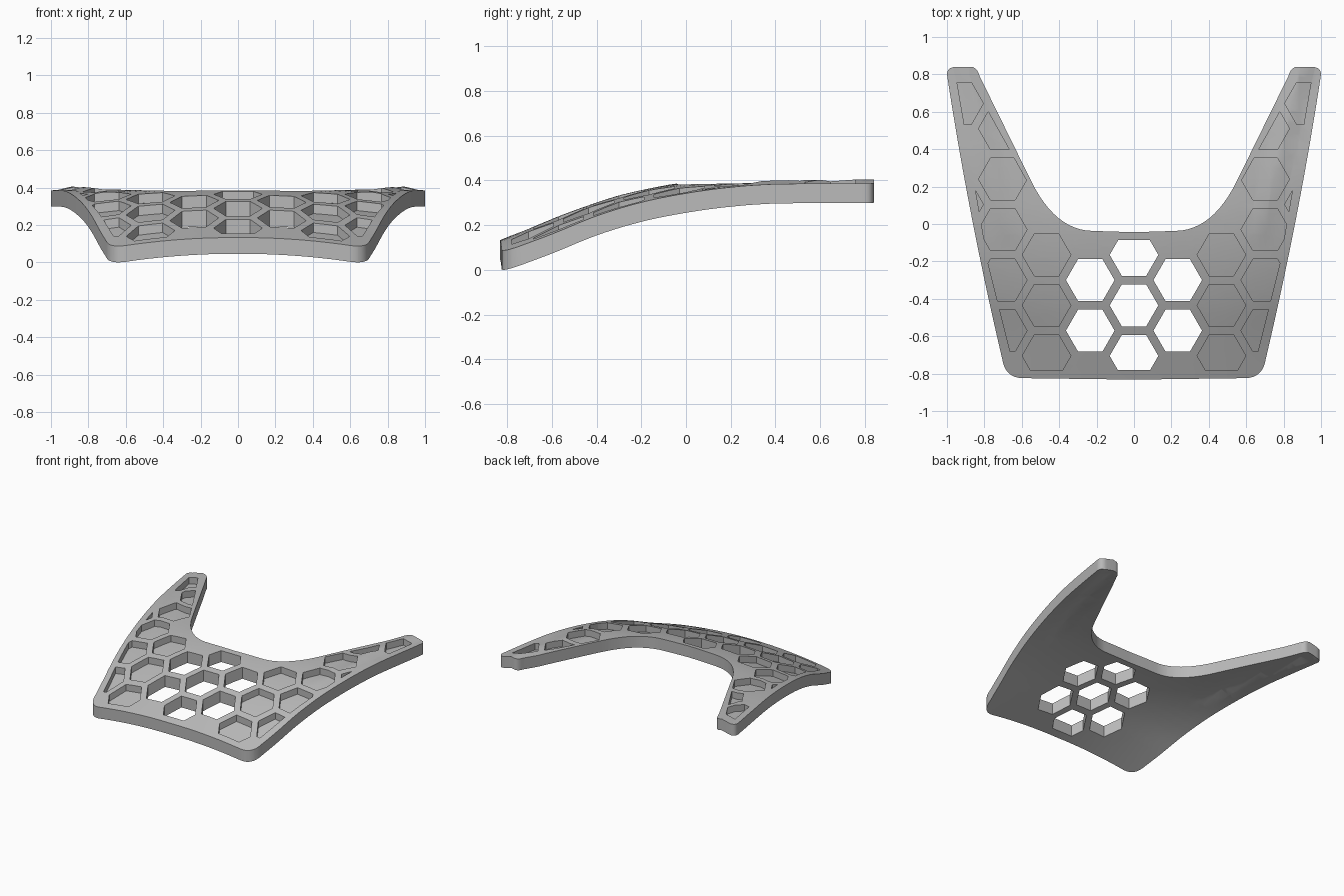
import bpy, bmesh, math
from mathutils import Vector

cube = bpy.data.objects.get("Cube")
if cube:
    bpy.data.objects.remove(cube, do_unlink=True)

THICK = 0.087
POCKET = 0.05
PITCH = 0.27
RADIUS = 0.13

# Single grey material
grey = bpy.data.materials.new("matte grey")
grey.use_nodes = True
colour = (0.48, 0.48, 0.48, 1)
grey.diffuse_color = colour
grey.node_tree.nodes["Principled BSDF"].inputs["Base Color"].default_value = colour


def quad(a, c, b, n):
    """Points along a quadratic curve from a to b with handle c."""
    a, b, c = Vector(a), Vector(b), Vector(c)
    return [a * (1 - t) ** 2 + c * 2 * t * (1 - t) + b * t * t
            for t in (i / n for i in range(n + 1))]


def add_prism(bm, points, z0, z1):
    """Upright prism from a 2D polygon, listed counter-clockwise."""
    low = [bm.verts.new((p[0], p[1], z0)) for p in points]
    high = [bm.verts.new((p[0], p[1], z1)) for p in points]
    bm.faces.new(low[::-1])
    bm.faces.new(high)
    n = len(points)
    for i in range(n):
        j = (i + 1) % n
        bm.faces.new((low[i], low[j], high[j], high[i]))


def make_object(name, bm):
    mesh = bpy.data.meshes.new(name)
    bm.normal_update()
    bm.to_mesh(mesh)
    bm.free()
    obj = bpy.data.objects.new(name, mesh)
    bpy.context.collection.objects.link(obj)
    return obj


def clip(points, origin, normal):
    """Keep the part of a convex polygon on the normal's side of a line."""
    out = []
    o, nrm = Vector(origin), Vector(normal)
    for i, p in enumerate(points):
        q = points[(i + 1) % len(points)]
        dp, dq = (p - o).dot(nrm), (q - o).dot(nrm)
        if dp >= 0:
            out.append(p)
        if dp * dq < 0:
            out.append(p.lerp(q, dp / (dp - dq)))
    return out


def mirror(points):
    return [Vector((-p[0], p[1])) for p in reversed(points)]


# Outline of the plate: rounded front corner, bowed side, tip, notch
half = quad((0.60, -0.824), (0.69, -0.82), (0.705, -0.72), 8)
half += quad((0.705, -0.72), (0.888, 0.06), (1.0, 0.80), 14)[1:]
half += quad((1.0, 0.80), (1.0, 0.84), (0.95, 0.84), 5)[1:]
half += quad((0.87, 0.84), (0.84, 0.84), (0.825, 0.79), 5)
half += quad((0.55, 0.23), (0.42, -0.035), (0.22, -0.037), 12)
outline = [Vector((0, -0.832))] + half + [Vector((0, -0.044))] + mirror(half)
bm = bmesh.new()
add_prism(bm, outline, -THICK, 0)
plate = make_object("curved_plate", bm)

# Hexagon cells, by column: centre rows count in half pitches from the middle
cells = {0: (-2, 0, 2), 1: (-1, 1), 2: (-2, 0, 2), 3: (-1, 1, 3, 5, 7), 4: (4, 8)}
limits = [((0, -0.78), (0, 1)), ((0, 0.76), (0, -1)),
          ((0.663, -0.68), (-1, 0.249)), ((0.78, -0.21), (-1, 0.172)),
          ((0.668, 0.40), (1, -0.557))]
bm = bmesh.new()
for col, rows in cells.items():
    for row in rows:
        centre = Vector((col * PITCH * math.sqrt(0.75), -0.435 + row * PITCH / 2))
        cell = [centre + RADIUS * Vector((math.cos(k * math.pi / 3), math.sin(k * math.pi / 3)))
                for k in range(6)]
        for k, (origin, normal) in enumerate(limits):
            if k < 4 or col > 2:
                cell = clip(cell, origin, normal)
        if col == 0:
            cell = clip(cell, (0, -0.085), (0, -1))
        floor = -0.2 if col < 2 else -POCKET
        add_prism(bm, cell, floor, 0.1)
        if col:
            add_prism(bm, mirror(cell), floor, 0.1)
cutter = make_object("cell_cutter", bm)
cutter.hide_render = True

# Cut the cells out of the flat plate
cut = plate.modifiers.new("cells", "BOOLEAN")
cut.operation = "DIFFERENCE"
cut.solver = "EXACT"
cut.object = cutter
bpy.context.view_layer.objects.active = plate
plate.select_set(True)
bpy.ops.object.modifier_apply(modifier=cut.name)
bpy.data.objects.remove(cutter, do_unlink=True)

# Heights of the top surface along the middle and along the side edges
stations = [-0.84, -0.6, -0.4, -0.2, 0, 0.2, 0.4, 0.84]
middle = [0.137, 0.235, 0.31, 0.365, 0.398, 0.403, 0.40, 0.40]
side = [0.083, 0.17, 0.25, 0.31, 0.35, 0.377, 0.391, 0.393]


def smooth_lookup(values, y):
    """Smooth curve through the station values."""
    last = len(stations) - 1
    y = min(max(y, stations[0]), stations[last])
    i = max(k for k in range(last) if stations[k] <= y)

    def slope(k):
        a, b = max(k - 1, 0), min(k + 1, last)
        return (values[b] - values[a]) / (stations[b] - stations[a])

    h = stations[i + 1] - stations[i]
    t = (y - stations[i]) / h
    return (values[i] * (1 + 2 * t) * (1 - t) ** 2 + slope(i) * h * t * (1 - t) ** 2
            + values[i + 1] * t * t * (3 - 2 * t) + slope(i + 1) * h * t * t * (t - 1))


RIDGE_X, RIDGE_Y, RIDGE_SLOPE, RIDGE_WIDTH = 0.67, -0.1, 0.235, 0.08


def height(x, y):
    width = 0.86 + 0.21 * y - 0.045 * y * y
    c, e = smooth_lookup(middle, y), smooth_lookup(side, y)
    z = c + (e - c) * (x / width) ** 2
    # Raised ridge along each arm, fading out toward the body
    off = abs(abs(x) - RIDGE_X - RIDGE_SLOPE * (y - RIDGE_Y))
    fade = max(0, (y - RIDGE_Y) / 0.93)
    return z + 0.018 * math.sqrt(fade) * max(0, 1 - off / RIDGE_WIDTH)


# Slice the plate into a fine grid and along the ridges, then bend it
bm = bmesh.new()
bm.from_mesh(plate.data)
bmesh.ops.triangulate(bm, faces=bm.faces[:])


def slice_mesh(point, normal):
    bmesh.ops.bisect_plane(bm, geom=bm.verts[:] + bm.edges[:] + bm.faces[:],
                           dist=1e-5, plane_co=point, plane_no=normal)


for i in range(-11, 12):
    slice_mesh((i * 0.08 + 0.003, 0, 0), (1, 0, 0))
for i in range(-13, 14):
    slice_mesh((0, i * 0.06 + 0.002, 0), (0, 1, 0))
for s in (-1, 1):
    for shift in (-RIDGE_WIDTH, 0, RIDGE_WIDTH):
        slice_mesh((s * (RIDGE_X + shift), RIDGE_Y, 0), (s, -RIDGE_SLOPE, 0))
bmesh.ops.remove_doubles(bm, verts=bm.verts[:], dist=1e-5)
for v in bm.verts:
    v.co.z += height(v.co.x, v.co.y)
lowest = min(v.co.z for v in bm.verts)
for v in bm.verts:
    v.co.z -= lowest
bmesh.ops.triangulate(bm, faces=[f for f in bm.faces if len(f.verts) > 3])
bmesh.ops.recalc_face_normals(bm, faces=bm.faces[:])
bm.to_mesh(plate.data)
bm.free()

plate.data.materials.clear()
plate.data.materials.append(grey)
bpy.ops.object.shade_smooth_by_angle(angle=math.radians(30))
